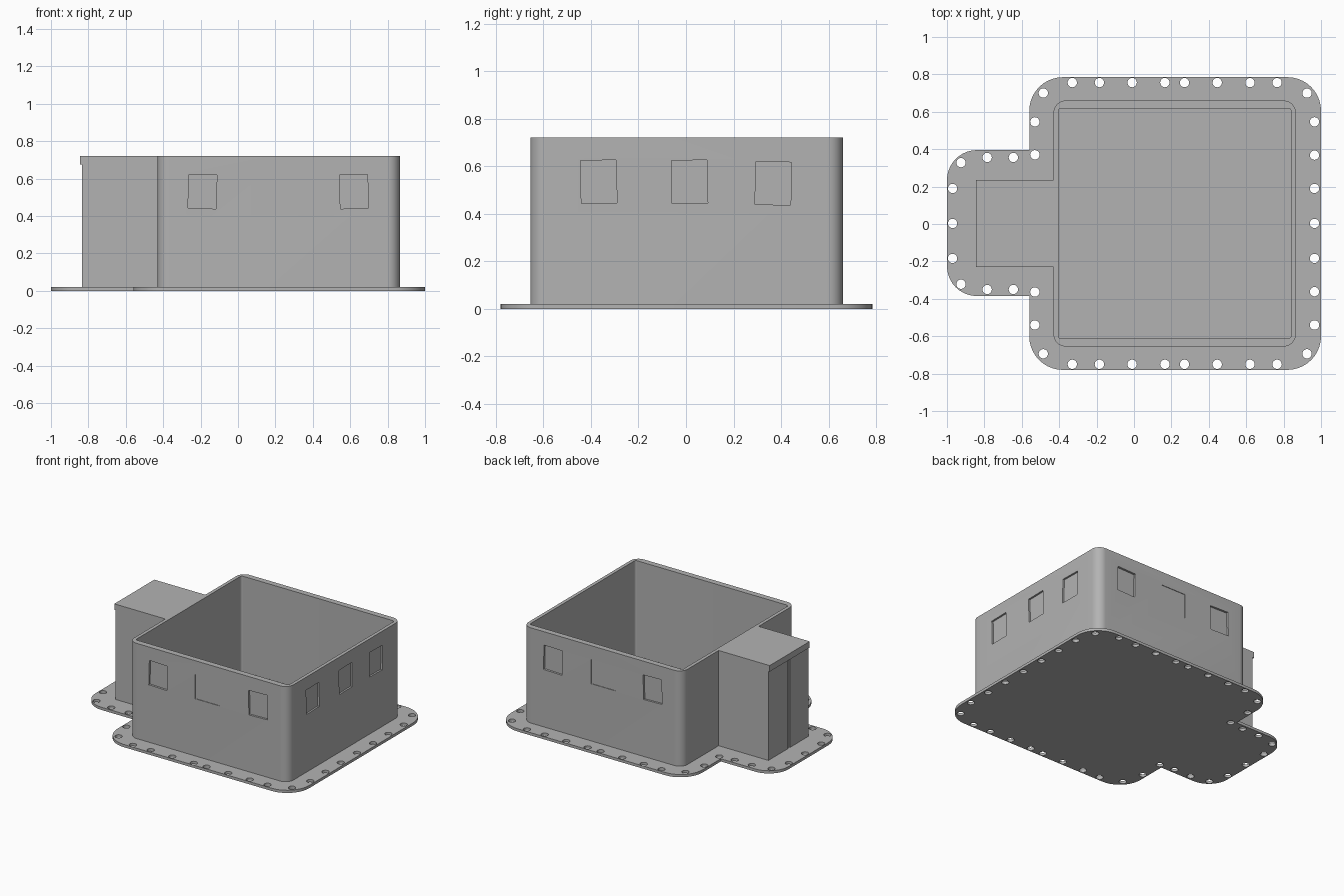
import bpy, bmesh
from math import sin, cos, pi, radians
from mathutils import Vector, Matrix

cube = bpy.data.objects.get("Cube")
if cube:
    bpy.data.objects.remove(cube, do_unlink=True)

grey = bpy.data.materials.new("plain grey")
grey.use_nodes = True
tone = (0.45, 0.45, 0.45, 1)
grey.diffuse_color = tone
grey.node_tree.nodes["Principled BSDF"].inputs["Base Color"].default_value = tone


def make_object(name, bm):
    bmesh.ops.recalc_face_normals(bm, faces=bm.faces)
    mesh = bpy.data.meshes.new(name)
    bm.to_mesh(mesh)
    bm.free()
    mesh.materials.append(grey)
    obj = bpy.data.objects.new(name, mesh)
    bpy.context.collection.objects.link(obj)
    return obj


def rounded(corners, steps=10):
    """Outline from (x, y, radius) right-angled corners."""
    out = []
    for i, (x, y, r) in enumerate(corners):
        p = Vector((x, y))
        if r == 0:
            out.append(p)
            continue
        a = (Vector(corners[i - 1][:2]) - p).normalized()
        b = (Vector(corners[(i + 1) % len(corners)][:2]) - p).normalized()
        c = p + r * (a + b)
        for k in range(steps + 1):
            t = k * pi / 2 / steps
            out.append(c - r * (a * sin(t) + b * cos(t)))
    return out


def rect(x0, x1, y0, y1, r):
    return rounded([(x0, y0, r), (x1, y0, r), (x1, y1, r), (x0, y1, r)])


def circle(x, y, r, n=20):
    return [Vector((x + r * cos(2 * pi * k / n), y + r * sin(2 * pi * k / n))) for k in range(n)]


def slab(name, loops, z0, z1):
    """Solid from an outline with holes."""
    bm = bmesh.new()
    edges = []
    for loop in loops:
        vs = [bm.verts.new((p.x, p.y, z0)) for p in loop]
        edges += [bm.edges.new((vs[i - 1], vs[i])) for i in range(len(vs))]
    bmesh.ops.triangle_fill(bm, edges=edges, use_beauty=True)
    new = bmesh.ops.extrude_face_region(bm, geom=bm.faces[:])["geom"]
    top = [v for v in new if isinstance(v, bmesh.types.BMVert)]
    bmesh.ops.translate(bm, verts=top, vec=(0, 0, z1 - z0))
    return make_object(name, bm)


def cut(target, boxes):
    """Cut boxes given as (centre, size, tilt axis, tilt degrees)."""
    bm = bmesh.new()
    for centre, size, axis, tilt in boxes:
        m = (Matrix.Translation(centre) @ Matrix.Rotation(radians(tilt), 4, axis)
             @ Matrix.Diagonal((*size, 1)))
        bmesh.ops.create_cube(bm, size=1, matrix=m)
    cutter = make_object("cutter", bm)
    cutter.hide_render = True
    mod = target.modifiers.new("recesses", "BOOLEAN")
    mod.operation, mod.solver, mod.object = "DIFFERENCE", "EXACT", cutter
    bpy.context.view_layer.objects.active = target
    bpy.ops.object.modifier_apply(modifier=mod.name)
    bpy.data.objects.remove(cutter, do_unlink=True)


# Bolted base flange
MID = 0.003
half = [(-0.33, 0.753), (-0.185, 0.753), (-0.01, 0.753), (0.165, 0.753), (0.27, 0.753),
        (0.445, 0.753), (0.62, 0.753), (0.765, 0.753), (0.925, 0.697), (0.965, 0.543),
        (0.965, 0.365), (0.965, 0.187), (-0.485, 0.697), (-0.53, 0.543), (-0.53, 0.367),
        (-0.645, 0.353), (-0.785, 0.353), (-0.925, 0.325), (-0.97, 0.187)]
holes = [(x, MID + s * y) for x, y in half for s in (1, -1)] + [(0.965, MID), (-0.97, MID)]
outline = rounded([(-0.56, -0.78, 0.18), (1, -0.78, 0.18), (1, 0.785, 0.18), (-0.56, 0.785, 0.18),
                   (-0.56, 0.395, 0), (-1, 0.395, 0.16), (-1, -0.385, 0.16), (-0.56, -0.385, 0)])
flange = slab("base_flange", [outline] + [circle(x, y, 0.025) for x, y in holes], 0, 0.02)

# Open-topped main walls
walls = slab("main_walls", [rect(-0.43, 0.865, -0.655, 0.66, 0.065),
                            rect(-0.405, 0.84, -0.612, 0.618, 0.015)], 0.02, 0.72)

# Window recesses: front and back pairs, a shallow centre one, three on the side
recesses = []
for y in (-0.655, 0.66):
    for x, tilt in ((-0.19, 1.5), (0.62, -1.5)):
        recesses.append(((x, y, 0.53), (0.15, 0.03, 0.18), "Y", tilt))
    recesses.append(((0.21, y, 0.53), (0.2, 0.008, 0.18), "Y", 0))
for y, z, tilt in ((-0.367, 0.535, 1), (0.015, 0.535, 1), (0.367, 0.528, -1)):
    recesses.append(((0.865, y, z), (0.026, 0.15, 0.18), "X", tilt))
cut(walls, recesses)

# Side annex with a central door seam
annex = slab("annex_body", [rect(-0.835, -0.43, -0.23, 0.235, 0)], 0.02, 0.68)
cut(annex, [((-0.835, -0.005, 0.35), (0.016, 0.02, 0.7), "X", 0)])
roof = slab("annex_roof", [rect(-0.845, -0.43, -0.23, 0.235, 0)], 0.675, 0.72)

# Smooth rounded corners, crisp edges
for obj in (flange, walls, annex, roof):
    bpy.ops.object.select_all(action="DESELECT")
    obj.select_set(True)
    bpy.context.view_layer.objects.active = obj
    bpy.ops.object.shade_smooth_by_angle(angle=radians(30))
